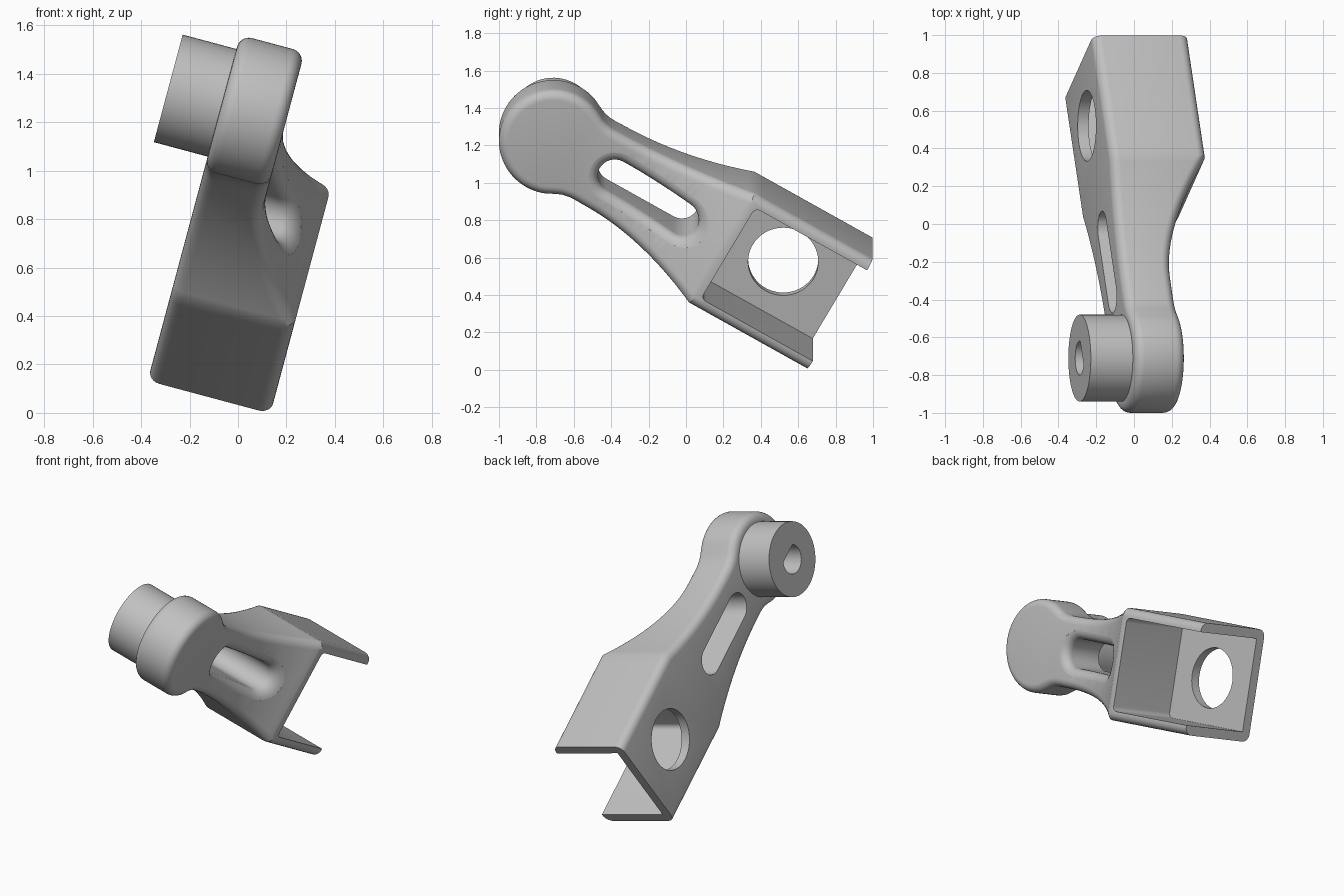
import bpy
import bmesh
from math import sin, cos, pi, radians, sqrt, acos
from mathutils import Matrix, Vector

cube = bpy.data.objects.get("Cube")
if cube:
    bpy.data.objects.remove(cube, do_unlink=True)

# Local frame: u along the arm, v across it, n along the pivot axis
TILT, DROP = radians(15), radians(30)
N = Vector((cos(TILT), 0, -sin(TILT)))
W = Vector((sin(TILT), 0, cos(TILT)))
Y = Vector((0, 1, 0))
U = Y * cos(DROP) - W * sin(DROP)
V = Y * sin(DROP) + W * cos(DROP)
PLACE = Matrix.Translation((-0.288, -0.71, 1.34)) @ Matrix((U, V, N)).transposed().to_4x4()

HEAD_R, BACK, FILLET = 0.29, 0.23, 0.05
BOX_U, BOX_V, END_U, WALL = 1.04, 0.35, 1.77, 0.06

grey = bpy.data.materials.new("light grey")
grey.use_nodes = True
grey.diffuse_color = (0.53, 0.53, 0.53, 1)
grey.node_tree.nodes["Principled BSDF"].inputs["Base Color"].default_value = grey.diffuse_color


def loft(name, rings, cap_start=True):
    """Skin a list of equally long closed rings and cap the ends."""
    bm = bmesh.new()
    rows = [[bm.verts.new(p) for p in ring] for ring in rings]
    for a, b in zip(rows, rows[1:]):
        for i in range(len(a)):
            j = (i + 1) % len(a)
            bm.faces.new((a[i], a[j], b[j], b[i]))
    if cap_start:
        bm.faces.new(rows[0])
    bm.faces.new(rows[-1])
    bmesh.ops.remove_doubles(bm, verts=bm.verts, dist=1e-5)
    bmesh.ops.recalc_face_normals(bm, faces=bm.faces)
    mesh = bpy.data.meshes.new(name)
    bm.to_mesh(mesh)
    bm.free()
    mesh.materials.append(grey)
    obj = bpy.data.objects.new(name, mesh)
    bpy.context.collection.objects.link(obj)
    return obj


def prism(name, outline, low, high):
    return loft(name, [[(u, v, n) for u, v in outline] for n in (low, high)])


def circle(u, r, steps=64):
    return [(u + r * cos(2 * pi * i / steps), r * sin(2 * pi * i / steps)) for i in range(steps)]


def cut(target, cutter):
    cutter.hide_render = True
    mod = target.modifiers.new("cut", 'BOOLEAN')
    mod.operation, mod.solver, mod.object = 'DIFFERENCE', 'EXACT', cutter
    bpy.context.view_layer.objects.active = target
    bpy.ops.object.modifier_apply(modifier=mod.name)
    bpy.data.objects.remove(cutter, do_unlink=True)


def finish(obj):
    obj.data.transform(PLACE)
    bpy.ops.object.select_all(action='DESELECT')
    obj.select_set(True)
    bpy.context.view_layer.objects.active = obj
    bpy.ops.object.shade_smooth_by_angle(angle=radians(28))


def height(u):
    """Front surface: flat head, ramp, then the full depth of the box."""
    t = min(max((u - 0.4) / (BOX_U - 0.4), 0), 1)
    return 0.505 + 0.25 * t ** 1.8


# Arm outline, upper half: round head, blended neck, flared arm, box
half = [(-HEAD_R * cos(pi * i / 36), HEAD_R * sin(pi * i / 36)) for i in range(23)]
half += [(0.165, 0.24), (0.19, 0.23), (0.225, 0.223), (0.26, 0.221)]
for i in range(25):
    t = i / 24
    half.append((0.3 + (BOX_U - 0.3) * t, 0.222 + (BOX_V - 0.222) * t * t))
half += [(1.1, BOX_V), (1.5, BOX_V), (1.95, BOX_V)]

# Arm body: rounded sections lofted from the head tip to the box end
rings = []
for k, (u, v) in enumerate(half):
    if k == 0:
        normal = Vector((-1, 0))
    else:
        ahead, behind = half[min(k + 1, len(half) - 1)], half[k - 1]
        d = (Vector(ahead) - Vector(behind)).normalized()
        normal = Vector((-d.y, d.x))
    side = []
    for back in (True, False):
        for i in range(7):
            a = pi / 2 * i / 6
            a = a if back else pi / 2 - a
            inset, rise = FILLET * (1 - sin(a)), FILLET * (1 - cos(a))
            pu, pv = u - normal.x * inset, max(v - normal.y * inset, 0)
            side.append((pu, pv, BACK + rise if back else height(pu) - rise))
    rings.append(side + [(a, -b, c) for a, b, c in reversed(side)])
arm = loft("arm", rings, cap_start=False)

# Trim the box end square
cut(arm, prism("end_trim", [(END_U, -1), (2.2, -1), (2.2, 1), (END_U, 1)], -1, 2))

# Pocket, open to the front and to the end
inner, start, r = BOX_V - WALL, 1.08, 0.03
corner = [(start + r - r * cos(pi / 2 * i / 5), inner - r + r * sin(pi / 2 * i / 5)) for i in range(6)]
pocket = corner + [(2.2, inner), (2.2, -inner)] + [(u, -v) for u, v in reversed(corner)]
cut(arm, prism("pocket_cutter", pocket, BACK + WALL, 2))

# Round hole in the pocket floor
cut(arm, prism("hole_cutter", circle(1.42, 0.1875), -1, 0.6))


# Long slot with a rounded front rim
def stadium(r, steps=16):
    pts = []
    for centre, first in ((0.795, -pi / 2), (0.38, pi / 2)):
        for i in range(steps + 1):
            a = first + pi * i / steps
            pts.append((centre + r * cos(a), r * sin(a)))
    # Subdivide the straight sides so that the rim follows the ramp
    out = []
    for i, p in enumerate(pts):
        q = pts[(i + 1) % len(pts)]
        parts = 10 if abs(q[0] - p[0]) > 0.2 else 1
        out += [(p[0] + (q[0] - p[0]) * j / parts, p[1] + (q[1] - p[1]) * j / parts) for j in range(parts)]
    return out


SLOT_R, RIM = 0.09, 0.055
slot = [[(u, v, 0) for u, v in stadium(SLOT_R)]]
for i in range(7):
    a = pi / 2 * i / 6 * 0.95
    ring = stadium(SLOT_R + RIM * (1 - cos(a)))
    slot.append([(u, v, height(u) - RIM + RIM * sin(a)) for u, v in ring])
slot.append([(u, v, 1.2) for u, v in stadium(SLOT_R + RIM)])
cut(arm, loft("slot_cutter", slot))
finish(arm)

# Pivot boss with a blind D-shaped bore
boss = prism("pivot_boss", circle(0, 0.23), 0, BACK + 0.005)
bore = [(u, min(v, 0.055)) for u, v in circle(0, 0.09, 48)]
flat = [p for p in bore if p[1] == 0.055]
bore = [p for p in bore if p not in flat[1:-1]]
cut(boss, prism("bore_cutter", bore, -0.2, 0.2))
finish(boss)
